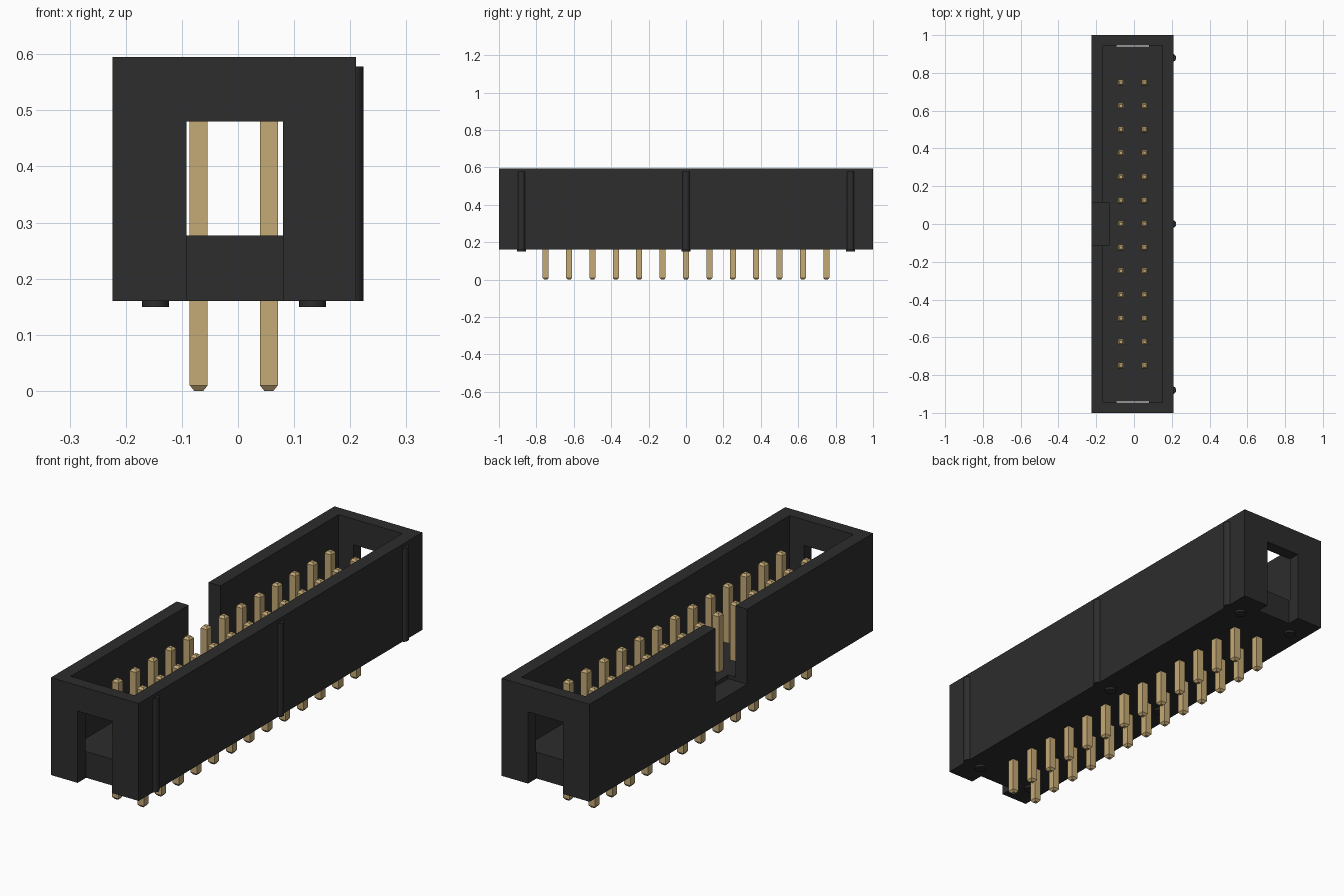
import bpy
import bmesh
from mathutils import Matrix

if "Cube" in bpy.data.objects:
    bpy.data.objects.remove(bpy.data.objects["Cube"], do_unlink=True)


def material(name, rgb, metallic=0.0):
    mat = bpy.data.materials.new(name)
    mat.use_nodes = True
    mat.diffuse_color = (*rgb, 1)
    shader = mat.node_tree.nodes["Principled BSDF"]
    shader.inputs["Base Color"].default_value = (*rgb, 1)
    shader.inputs["Roughness"].default_value = 0.6
    return mat


black = material("black plastic", (0.026, 0.026, 0.026))
gold = material("pale gold", (0.56, 0.40, 0.18))


def add_object(name, bm, mat):
    mesh = bpy.data.meshes.new(name)
    bmesh.ops.recalc_face_normals(bm, faces=bm.faces)
    bm.to_mesh(mesh)
    bm.free()
    mesh.materials.append(mat)
    obj = bpy.data.objects.new(name, mesh)
    bpy.context.collection.objects.link(obj)
    return obj


def box(name, low, high, mat):
    bm = bmesh.new()
    size = [b - a for a, b in zip(low, high)]
    centre = [(a + b) / 2 for a, b in zip(low, high)]
    bmesh.ops.create_cube(bm, size=1, matrix=Matrix.Translation(centre) @ Matrix.Diagonal((*size, 1)))
    return add_object(name, bm, mat)


def cylinder(name, x, y, bottom, top, radius):
    bm = bmesh.new()
    bmesh.ops.create_cone(bm, cap_ends=True, segments=24, radius1=radius, radius2=radius,
                          depth=top - bottom, matrix=Matrix.Translation((x, y, (bottom + top) / 2)))
    for face in bm.faces:
        face.smooth = abs(face.normal.z) < 0.5
    for edge in bm.edges:
        edge.smooth = edge.calc_face_angle(0) < 0.8
    return add_object(name, bm, black)


def cut(target, cutter):
    cutter.hide_render = True
    mod = target.modifiers.new("cut", 'BOOLEAN')
    mod.operation = 'DIFFERENCE'
    mod.solver = 'EXACT'
    mod.object = cutter
    bpy.context.view_layer.objects.active = target
    bpy.ops.object.modifier_apply(modifier=mod.name)
    bpy.data.objects.remove(cutter, do_unlink=True)


# Shroud: open tray with a slot in each end and a key notch in one side
BASE, FLOOR, RIM = 0.16, 0.277, 0.595
shroud = box("shroud", (-0.224, -1, BASE), (0.21, 1, RIM), black)
cut(shroud, box("cavity_cutter", (-0.165, -0.945, FLOOR), (0.15, 0.945, 1), black))
for side in (-1, 1):
    ends = sorted((side * 0.94, side * 1.1))
    cut(shroud, box("slot_cutter", (-0.092, ends[0], 0), (0.08, ends[1], 0.48), black))
cut(shroud, box("notch_cutter", (-0.3, -0.112, 0.26), (-0.13, 0.112, 1), black))

# Side ribs and the small feet under the base
for y in (-0.88, 0, 0.88):
    cylinder("side_rib", 0.203, y, BASE, 0.578, 0.0205)
    for x in (-0.147, 0.133):
        cylinder("foot", x, y, 0.15, BASE + 0.01, 0.024)


# Square pin with tapered tips, shared by both rows
def pin_mesh(half, tip, height, taper):
    bm = bmesh.new()
    rings = []
    for z, r in ((0, tip), (taper, half), (height - taper, half), (height, tip)):
        rings.append([bm.verts.new((x * r, y * r, z))
                      for x, y in ((-1, -1), (1, -1), (1, 1), (-1, 1))])
    for low, high in zip(rings, rings[1:]):
        for i in range(4):
            j = (i + 1) % 4
            bm.faces.new((low[i], low[j], high[j], high[i]))
    bm.faces.new(rings[0][::-1])
    bm.faces.new(rings[-1])
    return bm


pin = add_object("pin", pin_mesh(0.016, 0.008, 0.535, 0.01), gold)
places = [(x, 0.125 * k) for x in (-0.07, 0.055) for k in range(-6, 7)]
pin.location = (*places[0], 0)
for place in places[1:]:
    copy = pin.copy()
    copy.location = (*place, 0)
    bpy.context.collection.objects.link(copy)
